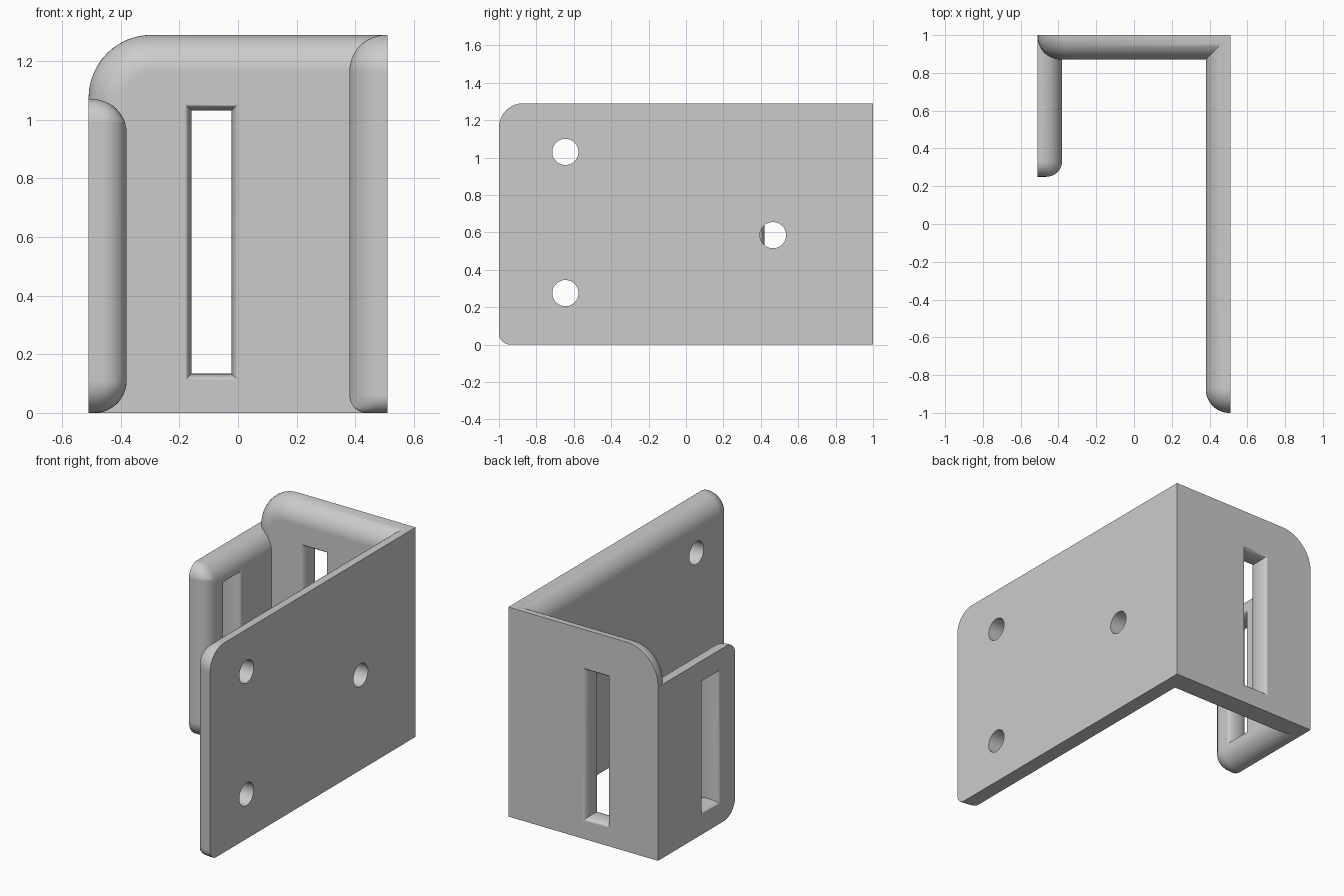
import bpy, bmesh, math

cube = bpy.data.objects.get("Cube")
if cube:
    bpy.data.objects.remove(cube, do_unlink=True)

THICK = 0.13
ROUND = 0.125

grey = bpy.data.materials.new("light grey")
grey.use_nodes = True
grey.diffuse_color = (0.6, 0.6, 0.6, 1)
grey.node_tree.nodes["Principled BSDF"].inputs["Base Color"].default_value = (0.6, 0.6, 0.6, 1)


def loft(name, rings):
    """Closed solid through a stack of rings with equal point counts."""
    bm = bmesh.new()
    loops = [[bm.verts.new(p) for p in ring] for ring in rings]
    n = len(loops[0])
    for a, b in zip(loops, loops[1:]):
        for i in range(n):
            j = (i + 1) % n
            bm.faces.new((a[i], a[j], b[j], b[i]))
    bm.faces.new(loops[0][::-1])
    bm.faces.new(loops[-1])
    bmesh.ops.remove_doubles(bm, verts=bm.verts, dist=1e-5)
    bmesh.ops.dissolve_degenerate(bm, edges=bm.edges, dist=1e-5)
    bmesh.ops.recalc_face_normals(bm, faces=bm.faces)
    mesh = bpy.data.meshes.new(name)
    bm.to_mesh(mesh)
    bm.free()
    obj = bpy.data.objects.new(name, mesh)
    bpy.context.collection.objects.link(obj)
    mesh.materials.append(grey)
    return obj


def inset(r, t):
    """Quarter-round setback of an edge at depth t from the outer face."""
    s = t - (THICK - r)
    return 0 if r == 0 or s <= 0 else r - math.sqrt(max(r * r - s * s, 0))


def outline(t, box, rounds, corners):
    """Rounded rectangle; edges are low u, high u, bottom, top."""
    u0, u1, z0, z1 = box
    cut = [inset(r, t) for r in rounds]
    pts = []
    for k, (su, sz) in enumerate(((1, 1), (-1, 1), (-1, -1), (1, -1))):
        eu = cut[1] if su > 0 else cut[0]
        ez = cut[3] if sz > 0 else cut[2]
        ru, rz = max(corners[k] - eu, 0), max(corners[k] - ez, 0)
        cu = (u1 if su > 0 else u0) - su * (eu + ru)
        cz = (z1 if sz > 0 else z0) - sz * (ez + rz)
        steps = 12 if corners[k] else 0
        for i in range(steps + 1):
            a = math.pi / 2 * (k + (i / steps if steps else 0))
            pts.append((cu + ru * math.cos(a), cz + rz * math.sin(a)))
    return pts


def plate(name, place, box, rounds, corners):
    depths = [0] + [THICK - ROUND + ROUND * math.sin(math.pi / 2 * i / 14) for i in range(15)]
    return loft(name, [[place(u, z, t) for u, z in outline(t, box, rounds, corners)]
                       for t in depths])


def slot(name, place, u0, u1, z0, z1, bulge=0.024):
    """Slot cutter whose walls bulge inwards halfway through the plate."""
    rings = []
    for i in range(17):
        a = math.pi * i / 16
        t = THICK / 2 * (1 - math.cos(a))
        b = bulge * math.sin(a)
        rings.append((t, b))
    rings = [(-0.02, 0)] + rings + [(THICK + 0.02, 0)]
    return loft(name, [[place(u0 + b, z0 + b, t), place(u1 - b, z0 + b, t),
                        place(u1 - b, z1 - b, t), place(u0 + b, z1 - b, t)]
                       for t, b in rings])


def hole(name, y, z, r=0.07):
    ring = [2 * math.pi * i / 48 for i in range(48)]
    return loft(name, [[(x, y + r * math.cos(a), z + r * math.sin(a)) for a in ring]
                       for x in (0.3, 0.6)])


def left_side(u, z, t):
    return (0.51 - t, u, z)


def right_side(u, z, t):
    return (-0.51 + t, u, z)


def back_side(u, z, t):
    return (u, 1 - t, z)


# Three plates; corner order is high-top, low-top, low-bottom, high-bottom
bracket = plate("bracket", left_side, (-1, 1, 0, 1.29),
                (ROUND, 0, 0.06, ROUND), (0, 0.13, 0.06, 0))
back_plate = plate("back_plate", back_side, (-0.51, 0.51, 0, 1.29),
                   (ROUND, 0, 0, ROUND), (0, 0.215, 0, 0))
short_plate = plate("short_plate", right_side, (0.25, 1, 0, 1.07),
                    (0.085, 0, 0.11, 0.115), (0, 0.08, 0.11, 0))

# Slots and screw holes
cutters = [
    slot("back_slot", back_side, -0.182, 0.002, 0.11, 1.055),
    slot("short_slot", right_side, 0.395, 0.58, 0.12, 0.95),
    hole("upper_hole", -0.645, 1.03),
    hole("lower_hole", -0.645, 0.275),
    hole("rear_hole", 0.465, 0.585),
]

# Join the plates, cut the openings, then discard the helpers
helpers = [(back_plate, 'UNION'), (short_plate, 'UNION')]
helpers += [(c, 'DIFFERENCE') for c in cutters]
for obj, operation in helpers:
    obj.hide_render = True
    mod = bracket.modifiers.new(obj.name, 'BOOLEAN')
    mod.operation = operation
    mod.solver = 'EXACT'
    mod.object = obj
bpy.context.view_layer.update()
result = bracket.evaluated_get(bpy.context.evaluated_depsgraph_get())
mesh = bpy.data.meshes.new_from_object(result)
bracket.modifiers.clear()
bracket.data = mesh
for obj, _ in helpers:
    bpy.data.objects.remove(obj, do_unlink=True)

# Smooth rounded edges, flat faces
bpy.ops.object.select_all(action='DESELECT')
bracket.select_set(True)
bpy.context.view_layer.objects.active = bracket
bpy.ops.object.shade_smooth_by_angle(angle=math.radians(30))
weighted = bracket.modifiers.new("face_normals", 'WEIGHTED_NORMAL')
weighted.keep_sharp = True
